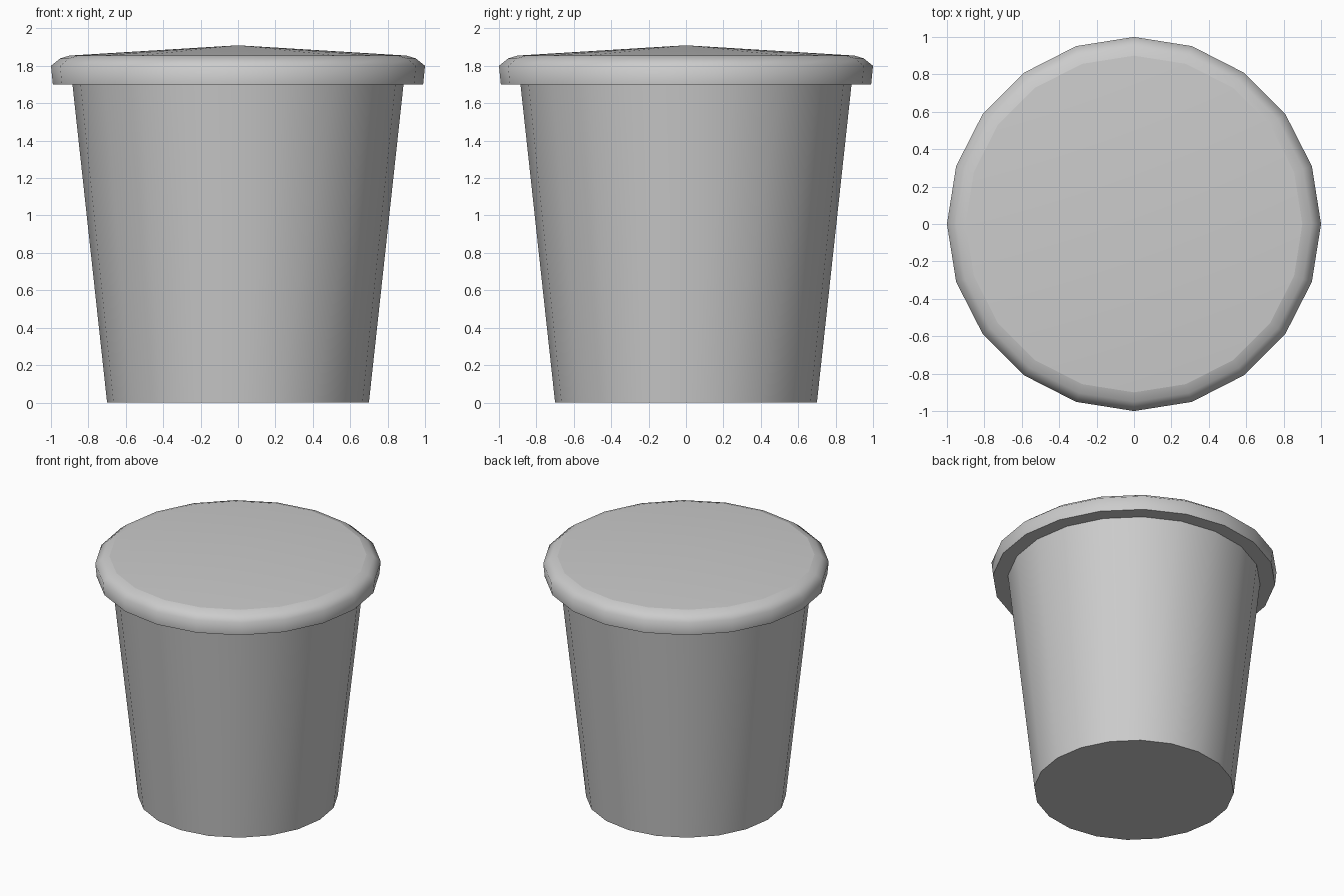
import bpy, bmesh
from math import cos, sin, pi, radians

if "Cube" in bpy.data.objects:
    bpy.data.objects.remove(bpy.data.objects["Cube"])

SIDES = 20


def lathe(name, profile):
    """Spin (radius, z) points around z; radius 0 makes a pole."""
    bm = bmesh.new()
    rings = []
    for r, z in profile:
        n = 1 if r == 0 else SIDES
        rings.append([bm.verts.new((r * cos(2 * pi * i / SIDES),
                                    r * sin(2 * pi * i / SIDES), z)) for i in range(n)])
    for a, b in zip(rings, rings[1:]):
        for i in range(SIDES):
            j = (i + 1) % SIDES
            quad = [a[i % len(a)], a[j % len(a)], b[j % len(b)], b[i % len(b)]]
            bm.faces.new(list(dict.fromkeys(quad)))
    me = bpy.data.meshes.new(name)
    bm.to_mesh(me)
    bm.free()
    ob = bpy.data.objects.new(name, me)
    bpy.context.collection.objects.link(ob)
    bpy.ops.object.select_all(action='DESELECT')
    ob.select_set(True)
    bpy.context.view_layer.objects.active = ob
    bpy.ops.object.shade_smooth_by_angle(angle=radians(60))
    return ob


# tapered cup with closed base
lathe("cup", [(0, 0), (0.70, 0), (0.885, 1.70)])

# overhanging rounded lid rim with flat underside
lathe("lid_rim", [(0.885, 1.70), (0.99, 1.70), (1.0, 1.80), (0.95, 1.84), (0.90, 1.855)])

# shallow conical lid top
lathe("lid_top", [(0.90, 1.855), (0, 1.91)])
